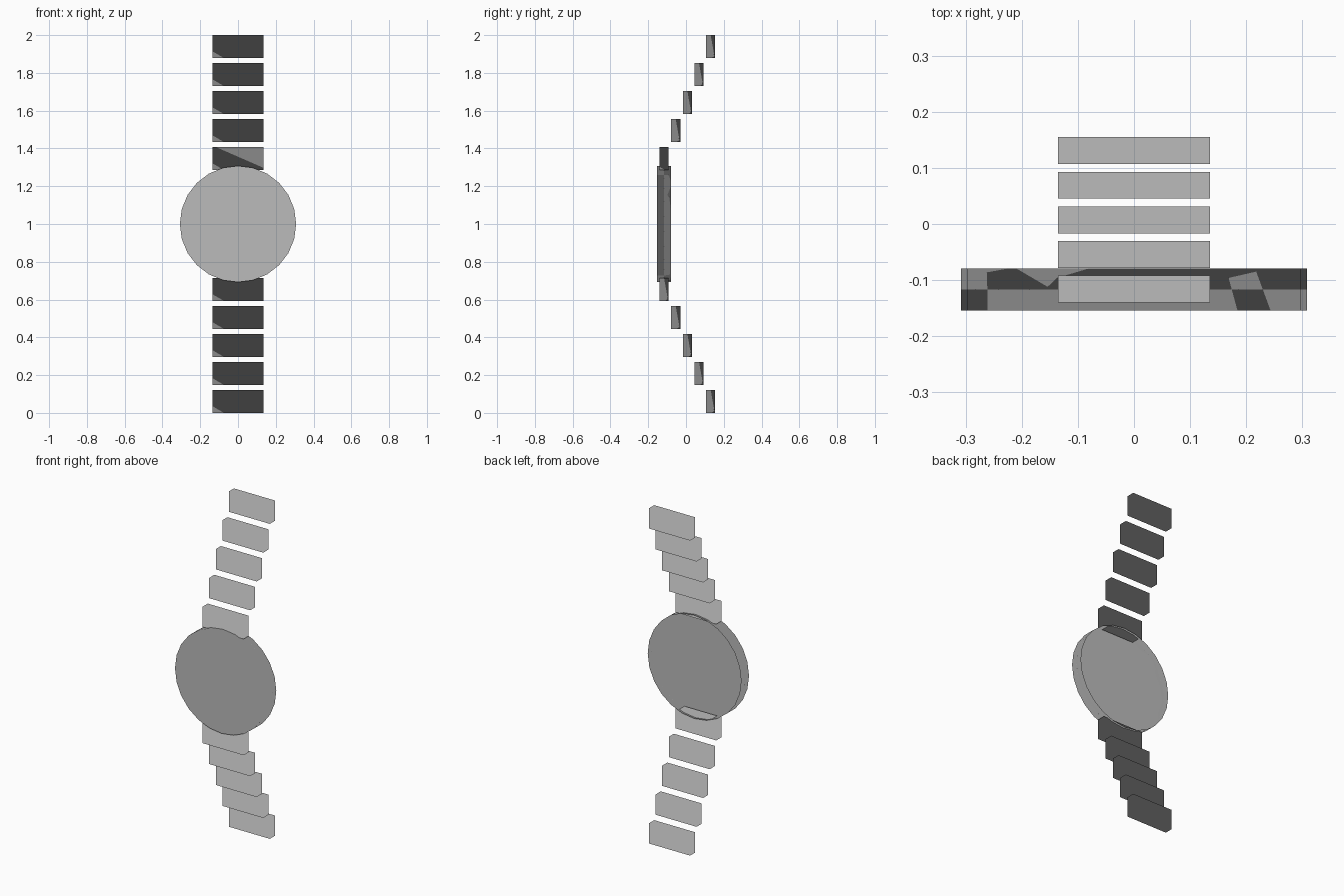
import bpy
import bmesh
import math
from mathutils import Matrix, Vector

cube = bpy.data.objects.get("Cube")
if cube:
    bpy.data.objects.remove(cube, do_unlink=True)

# Plain grey metal
grey = bpy.data.materials.new("plain_grey")
grey.use_nodes = True
grey.diffuse_color = (0.5, 0.5, 0.5, 1)
grey.node_tree.nodes["Principled BSDF"].inputs["Base Color"].default_value = grey.diffuse_color

MID_Z = 1.0
FRONT_Y, BACK_Y = -0.154, -0.079
CASE_RADIUS = 0.308
LINK_SIZE = (0.27, 0.048, 0.121)
LINKS_PER_SIDE = 5


def add_part(name, bm, normal_rule):
    """Turn a bmesh into a grey object with even shading set by a normal per vertex."""
    bmesh.ops.recalc_face_normals(bm, faces=bm.faces)
    for face in bm.faces:
        face.smooth = True
    mesh = bpy.data.meshes.new(name)
    bm.to_mesh(mesh)
    bm.free()
    mesh.materials.append(grey)
    mesh.normals_split_custom_set_from_vertices([normal_rule(v.co) for v in mesh.vertices])
    obj = bpy.data.objects.new(name, mesh)
    bpy.context.collection.objects.link(obj)
    return obj


# Watch case: a round cup, closed at the front and open at the back
bm = bmesh.new()
axis = Matrix.Rotation(math.radians(90), 4, "X")
centre = Matrix.Translation((0, (FRONT_Y + BACK_Y) / 2, MID_Z))
bmesh.ops.create_cone(bm, cap_ends=True, segments=24, radius1=CASE_RADIUS,
                      radius2=CASE_RADIUS, depth=BACK_Y - FRONT_Y, matrix=centre @ axis)
back = max((f for f in bm.faces if len(f.verts) > 4),
           key=lambda f: f.calc_center_median().y)
bmesh.ops.delete(bm, geom=[back], context="FACES_ONLY")
middle_y = (FRONT_Y + BACK_Y) / 2
case = add_part("watch_case", bm, lambda co: Vector((0, 1 if co.y > middle_y else -1, 0)))
# The open shell must face outward
bm = bmesh.new()
bm.from_mesh(case.data)
bm.faces.ensure_lookup_table()
front = max(bm.faces, key=lambda f: len(f.verts))
assert front.normal.y < 0
bm.free()

# Strap links: stepped back from the case, mirrored above and below
for side, label in ((1, "upper"), (-1, "lower")):
    for i in range(LINKS_PER_SIDE):
        y = -0.116 + 0.0617 * i
        z = MID_Z + side * (0.3465 + 0.1482 * i)
        bm = bmesh.new()
        place = Matrix.Translation((0, y, z)) @ Matrix.Diagonal((*LINK_SIZE, 1))
        bmesh.ops.create_cube(bm, size=1, matrix=place)
        add_part(f"{label}_strap_link_{i + 1}", bm, lambda co: Vector((0, 0, 1)))
